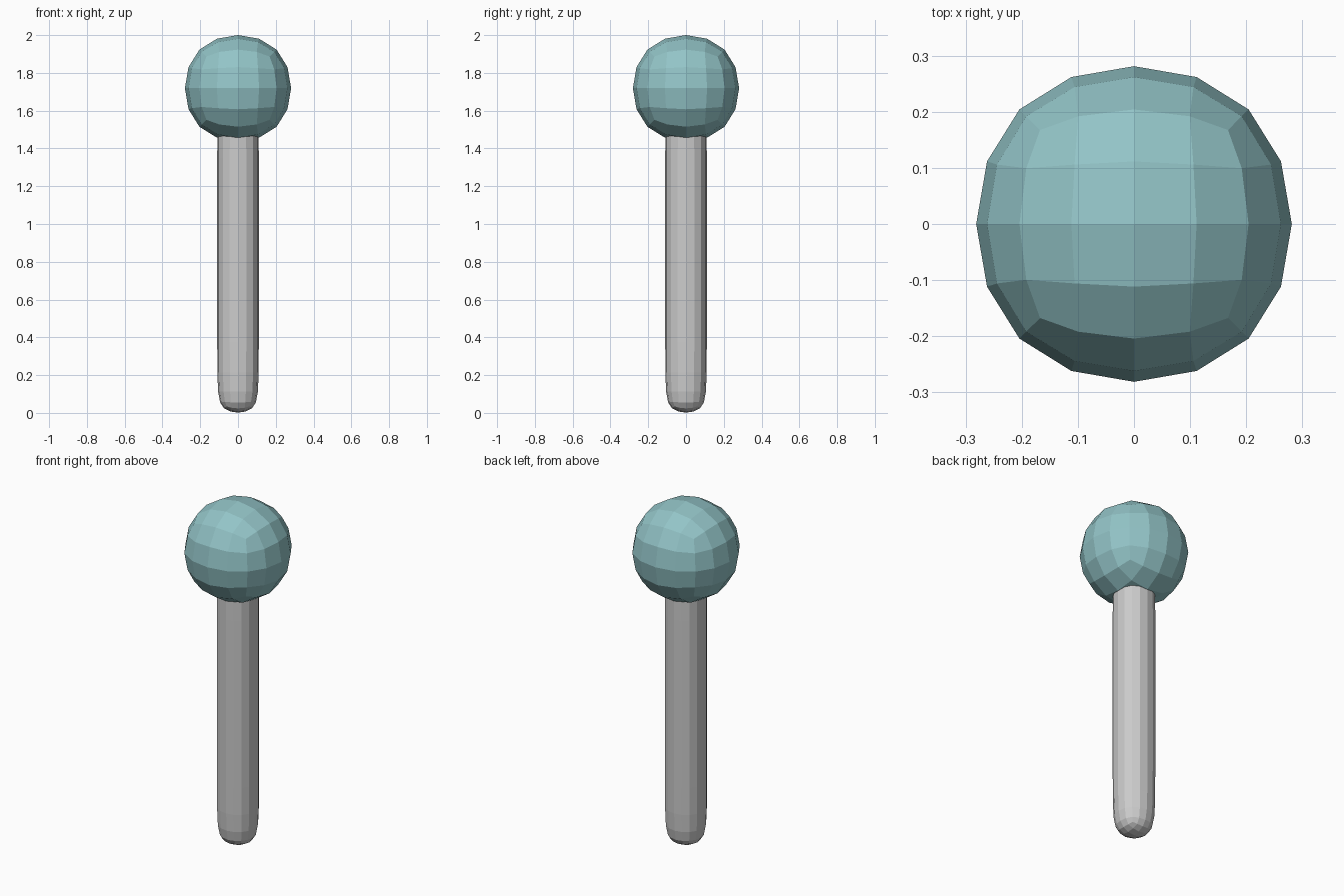
import bpy
import bmesh

if "Cube" in bpy.data.objects:
    bpy.data.objects.remove(bpy.data.objects["Cube"])


def subdivided_box(name, half, levels, color=None):
    """Square box with horizontal loops at the given heights, rounded by subdivision."""
    bm = bmesh.new()
    corners = [(-half, -half), (half, -half), (half, half), (-half, half)]
    rings = [[bm.verts.new((x, y, z)) for x, y in corners] for z in levels]
    bm.faces.new(rings[0][::-1])
    bm.faces.new(rings[-1])
    for lo, hi in zip(rings, rings[1:]):
        for i in range(4):
            j = (i + 1) % 4
            bm.faces.new((lo[i], lo[j], hi[j], hi[i]))
    mesh = bpy.data.meshes.new(name)
    bm.to_mesh(mesh)
    bm.free()
    obj = bpy.data.objects.new(name, mesh)
    bpy.context.collection.objects.link(obj)
    mod = obj.modifiers.new("round", 'SUBSURF')
    mod.levels = mod.render_levels = 2
    if color:
        mat = bpy.data.materials.new(name + "_color")
        mat.diffuse_color = color
        mat.use_nodes = True
        mat.node_tree.nodes["Principled BSDF"].inputs["Base Color"].default_value = mat.diffuse_color
        mesh.materials.append(mat)
    return obj


# Faceted ball on top
R = 0.335
subdivided_box("ball", R, (1.719 - R, 1.719 + R), (0.29, 0.55, 0.57, 1))

# Round stick with a soft lower end, running up into the ball
subdivided_box("stick", 0.12, (-0.014, 0.18, 1.55, 1.72))
